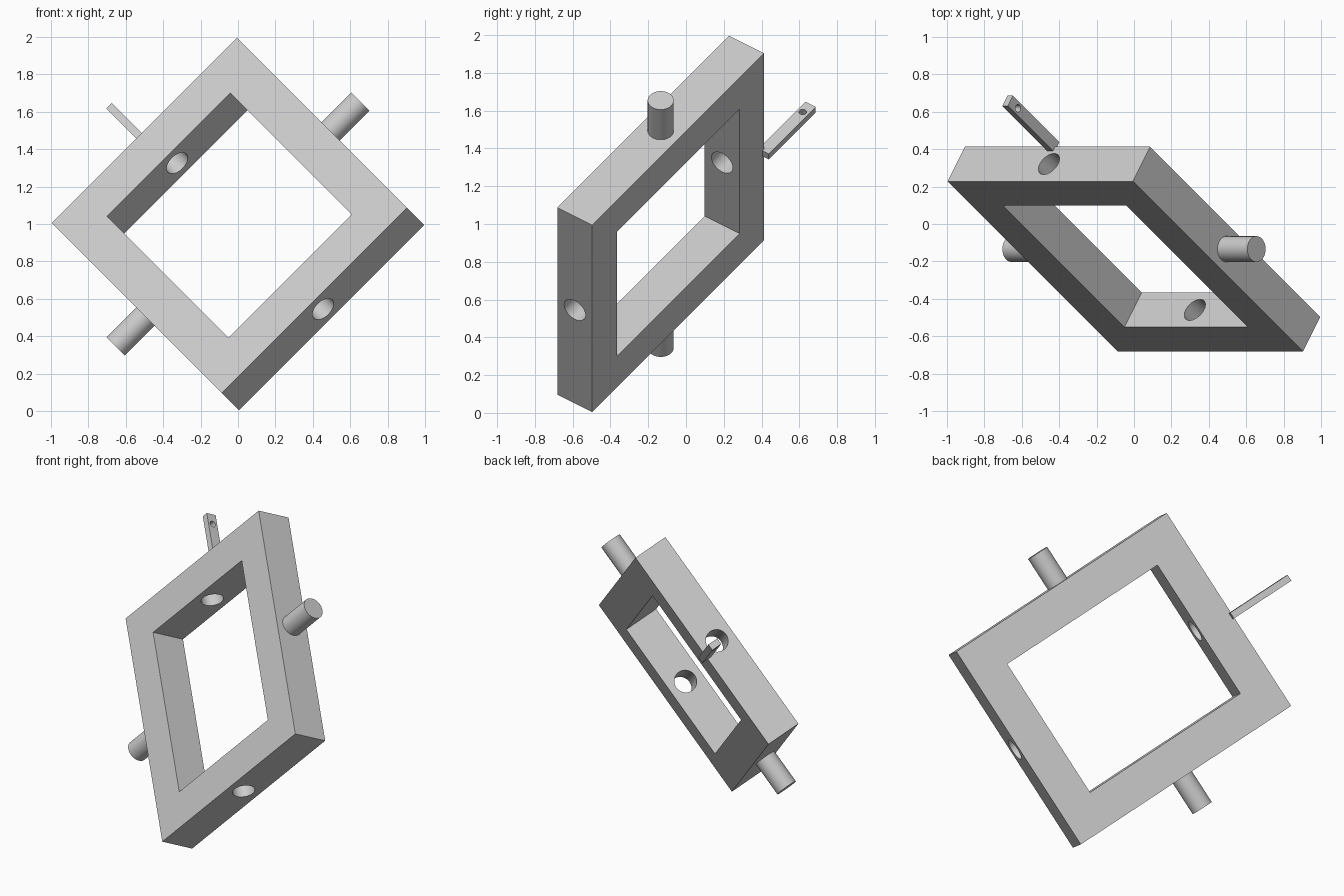
import bpy, math
from mathutils import Vector, Matrix

if "Cube" in bpy.data.objects:
    bpy.data.objects.remove(bpy.data.objects["Cube"])

# One grey material
grey = bpy.data.materials.new("grey")
grey.use_nodes = True
colour = (0.6, 0.6, 0.6, 1)
grey.diffuse_color = colour
grey.node_tree.nodes["Principled BSDF"].inputs["Base Color"].default_value = colour

# Tilted frame axes: pins run along u, holes along v, thickness along w
u = Vector((1, 0, 1)).normalized()
v = Vector((1, -1, -1)).normalized()
w = u.cross(v)
tilt = Matrix((u, v, w)).transposed().to_4x4()
tilt.translation = (0, -0.134, 1.0)

WIDTH, LENGTH, DEPTH = 1.4, 1.576, 0.2266
RADIUS = 0.069


def finish(name):
    ob = bpy.context.object
    ob.name = name
    ob.data.materials.append(grey)
    return ob


def box(name, centre, size):
    bpy.ops.mesh.primitive_cube_add(size=1)
    ob = finish(name)
    ob.matrix_world = tilt @ Matrix.Translation(centre) @ Matrix.Diagonal((*size, 1))
    return ob


def rod(name, centre, radius, length, axis):
    bpy.ops.mesh.primitive_cylinder_add(vertices=48, radius=radius, depth=length)
    ob = finish(name)
    turn = Vector((0, 0, 1)).rotation_difference(Vector(axis)).to_matrix().to_4x4()
    ob.matrix_world = tilt @ Matrix.Translation(centre) @ turn
    return ob


def cut(ob, cutter):
    cutter.hide_render = True
    mod = ob.modifiers.new("cut", 'BOOLEAN')
    mod.operation = 'DIFFERENCE'
    mod.solver = 'EXACT'
    mod.object = cutter
    bpy.context.view_layer.objects.active = ob
    bpy.ops.object.modifier_apply(modifier=mod.name)
    bpy.data.objects.remove(cutter)


def smooth(ob):
    bpy.ops.object.select_all(action='DESELECT')
    ob.select_set(True)
    bpy.context.view_layer.objects.active = ob
    bpy.ops.object.shade_smooth_by_angle(angle=math.radians(30))


# Rectangular frame with its opening and a bore through both short rails
frame = box("frame", (0, 0, 0), (WIDTH, LENGTH, DEPTH))
cut(frame, box("opening", (0, 0, 0), (0.932, 1.126, 1)))
cut(frame, rod("bore", (0, 0, 0), RADIUS, 2, (0, 1, 0)))
smooth(frame)

# Pivot pins on the two long rails
for side, name in ((1, "left_pin"), (-1, "right_pin")):
    smooth(rod(name, (side * 0.803, 0, 0), RADIUS, 0.246, (side, 0, 0)))

# Thin lever on the back edge with a small eye near its tip
lever = box("lever", (-0.04, -0.99, 0.119), (0.042, 0.43, 0.067))
cut(lever, rod("eye", (-0.04, -1.135, 0.119), 0.02, 0.2, (1, 0, 0)))
smooth(lever)
